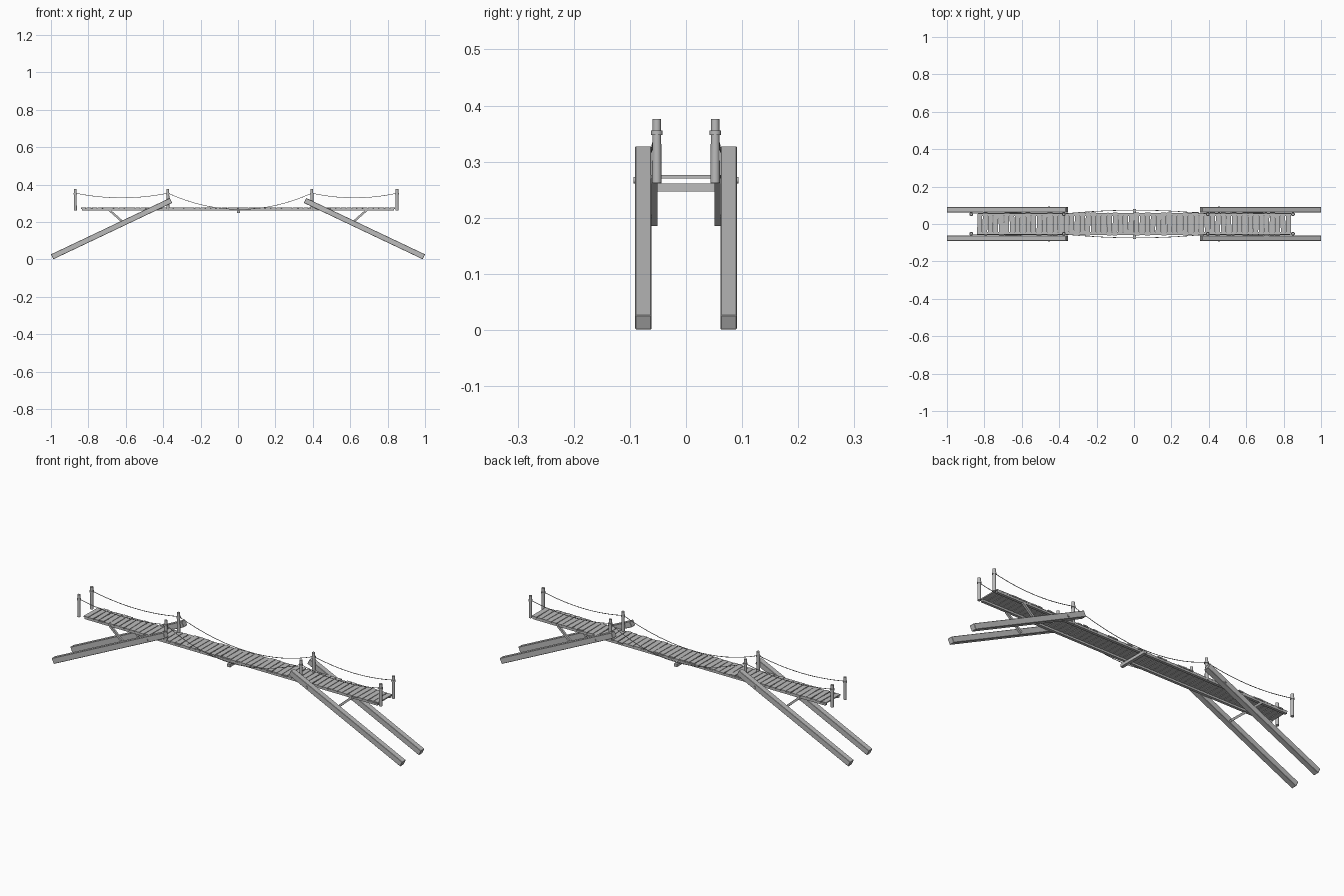
import bpy, bmesh, math, random
from mathutils import Vector, Matrix

cube = bpy.data.objects.get("Cube")
if cube:
    bpy.data.objects.remove(cube, do_unlink=True)
random.seed(4)

GREY = (0.5, 0.5, 0.5, 1)
mat = bpy.data.materials.new("weathered grey")
mat.use_nodes = True
mat.diffuse_color = GREY
mat.node_tree.nodes["Principled BSDF"].inputs["Base Color"].default_value = GREY


def finish(name, bm, smooth=False):
    mesh = bpy.data.meshes.new(name)
    bm.to_mesh(mesh)
    bm.free()
    mesh.materials.append(mat)
    obj = bpy.data.objects.new(name, mesh)
    bpy.context.collection.objects.link(obj)
    if smooth:
        bpy.ops.object.select_all(action='DESELECT')
        obj.select_set(True)
        bpy.context.view_layer.objects.active = obj
        bpy.ops.object.shade_smooth_by_angle(angle=math.radians(50))
    return obj


def add_box(bm, centre, size, turn=Matrix()):
    m = Matrix.Translation(centre) @ turn @ Matrix.Diagonal((*size, 1))
    return bmesh.ops.create_cube(bm, size=1, matrix=m)["verts"]


def add_bar(bm, a, b, width, depth):
    """Box running from a to b, with its width along y."""
    a, b = Vector(a), Vector(b)
    d = b - a
    turn = Matrix.Rotation(-math.atan2(d.z, d.x), 4, 'Y')
    return add_box(bm, (a + b) / 2, (d.length, width, depth), turn)


def add_rod(bm, a, b, r1, r2, sides=10):
    a, b = Vector(a), Vector(b)
    d = b - a
    m = Matrix.Translation((a + b) / 2) @ d.to_track_quat('Z', 'Y').to_matrix().to_4x4()
    bmesh.ops.create_cone(bm, cap_ends=True, segments=sides, radius1=r1,
                          radius2=r2, depth=d.length, matrix=m)


# Sloping support beams, their struts and pegs
for end, ex in (("right", -1), ("left", 1)):
    for side, sy in (("front", -1), ("back", 1)):
        bm = bmesh.new()
        add_bar(bm, (ex * 0.994, sy * 0.076, 0.0135),
                (ex * 0.358, sy * 0.076, 0.315), 0.029, 0.029)
        bmesh.ops.bevel(bm, geom=bm.edges[:], offset=0.0015, segments=1, affect='EDGES')
        finish(f"{end}_{side}_support_beam", bm)

        bm = bmesh.new()
        add_bar(bm, (ex * 0.69, sy * 0.054, 0.265),
                (ex * 0.605, sy * 0.058, 0.19), 0.011, 0.011)
        finish(f"{end}_{side}_strut", bm)

        bm = bmesh.new()
        add_rod(bm, (ex * 0.455, sy * 0.045, 0.267), (ex * 0.455, sy * 0.094, 0.267), 0.006, 0.006)
        finish(f"{end}_{side}_peg", bm, True)

# Deck stringers
for side, sy in (("front", -1), ("back", 1)):
    bm = bmesh.new()
    add_box(bm, (0, sy * 0.051, 0.266), (1.67, 0.014, 0.01))
    finish(f"{side}_stringer", bm)

# Cross beam under the middle
bm = bmesh.new()
add_box(bm, (0.003, 0, 0.254), (0.016, 0.162, 0.015))
finish("middle_cross_beam", bm)

# Uneven planks
bm = bmesh.new()
COUNT = 58
step = 1.68 / COUNT
for i in range(COUNT):
    x = -0.84 + step * (i + 0.5)
    turn = Matrix.Rotation(random.uniform(-0.03, 0.03), 4, 'Z')
    width = step * random.uniform(0.84, 0.95)
    length = 0.116 + random.uniform(-0.006, 0.008)
    add_box(bm, (x, random.uniform(-0.002, 0.002), 0.2735), (width, length, 0.006), turn)
finish("deck_planks", bm)

# Rail posts with a rope lashing near the top
POSTS = (-0.87, -0.375, 0.395, 0.85)
for i, x in enumerate(POSTS):
    for side, sy in (("front", -1), ("back", 1)):
        bm = bmesh.new()
        y = sy * 0.052
        add_rod(bm, (x, y, 0.262), (x, y, 0.376), 0.0085, 0.0075)
        add_rod(bm, (x, y, 0.348), (x, y, 0.356), 0.0105, 0.0105)
        finish(f"{side}_rail_post_{i + 1}", bm, True)

# Sagging hand ropes, the long one bowing outwards
SAGS = ((0.025, 0.0), (0.087, 0.02), (0.025, 0.0))
for side, sy in (("front", -1), ("back", 1)):
    for i, (sag, bow) in enumerate(SAGS):
        bm = bmesh.new()
        points = []
        n = 16
        for k in range(n + 1):
            t = k / n
            drop = 4 * t * (1 - t)
            points.append(Vector((POSTS[i] + (POSTS[i + 1] - POSTS[i]) * t,
                                  sy * (0.054 + bow * drop), 0.354 - sag * drop)))
        rings = []
        for p in points:
            rings.append([bm.verts.new(p + Vector((0, math.cos(a), math.sin(a))) * 0.0016)
                          for a in (math.tau * j / 6 for j in range(6))])
        for r, s in zip(rings, rings[1:]):
            for j in range(6):
                q = (j + 1) % 6
                bm.faces.new((r[j], s[j], s[q], r[q]))
        bm.faces.new(rings[0])
        bm.faces.new(rings[-1][::-1])
        bmesh.ops.recalc_face_normals(bm, faces=bm.faces[:])
        finish(f"{side}_hand_rope_{i + 1}", bm, True)
